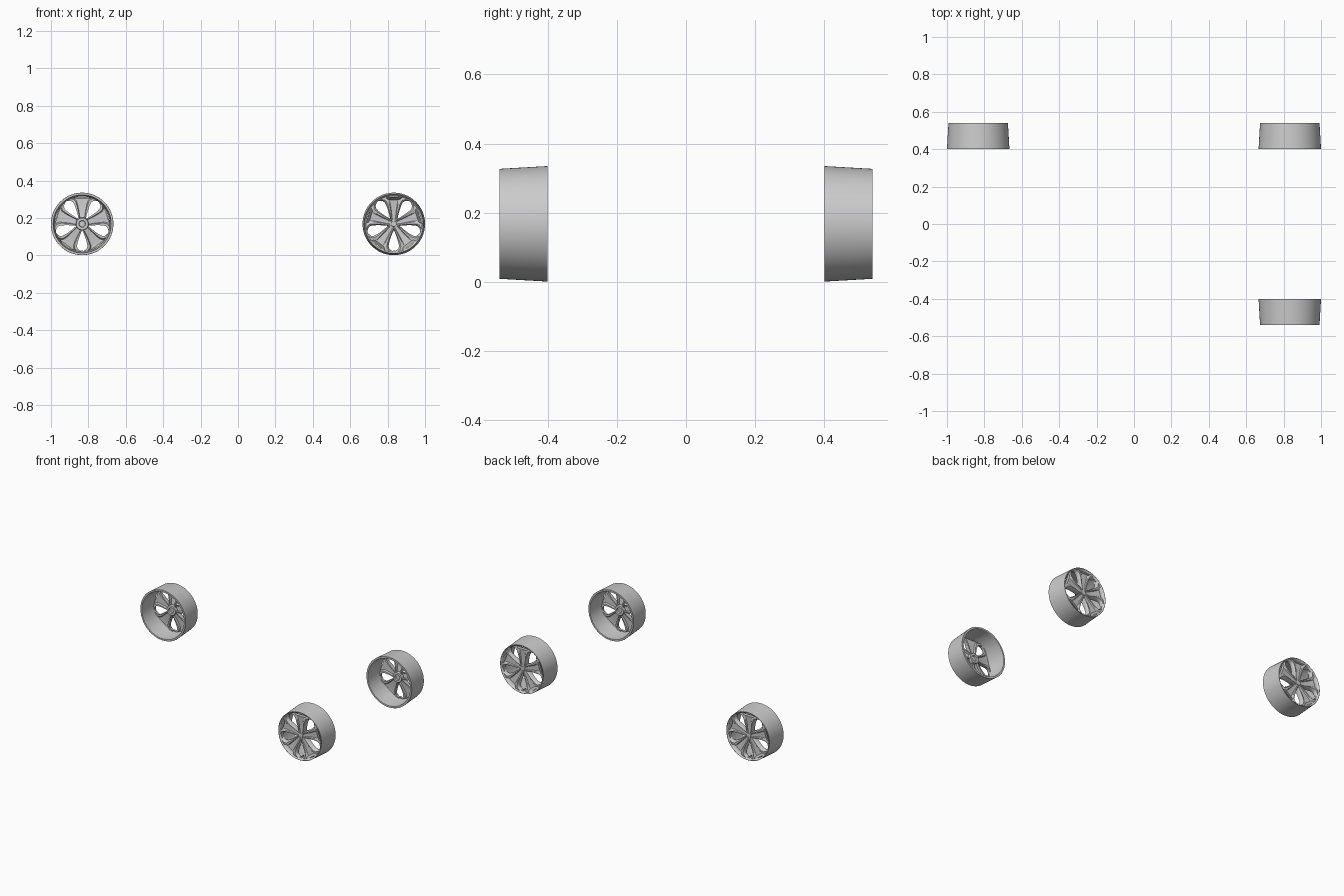
import bpy, bmesh
from math import sin, cos, pi, radians

if "Cube" in bpy.data.objects:
    bpy.data.objects.remove(bpy.data.objects["Cube"])

SEG = 96


def finish(bm, name):
    bmesh.ops.remove_doubles(bm, verts=bm.verts, dist=1e-6)
    bmesh.ops.recalc_face_normals(bm, faces=bm.faces)
    me = bpy.data.meshes.new(name)
    bm.to_mesh(me)
    bm.free()
    return me


def pt(r, a, d):
    # polar point on the wheel: angle from +z, depth d behind the outer face
    return (r * sin(a), d - 0.07, r * cos(a))


def loft(bm, rings, closed):
    # joins closed sections; optionally joins last to first, else caps the ends
    vs = [[bm.verts.new(p) for p in ring] for ring in rings]
    n = len(vs[0])
    pairs = list(zip(vs, vs[1:])) + ([(vs[-1], vs[0])] if closed else [])
    for a, b in pairs:
        for i in range(n):
            j = (i + 1) % n
            bm.faces.new((a[i], a[j], b[j], b[i]))
    if not closed:
        bm.faces.new(vs[0])
        bm.faces.new(vs[-1])


def lathe(bm, profile, closed, centre=(0, 0), seg=SEG):
    rings = []
    for r, d in profile:
        ring = [pt(r, 2 * pi * i / seg, d) for i in range(seg)]
        rings.append([(x + centre[0], y, z + centre[1]) for x, y, z in ring])
    loft(bm, rings, closed)


# rim barrel: tapered outside, lips at both ends
bm = bmesh.new()
lathe(bm, [(0.159, 0.001), (0.167, 0.139), (0.166, 0.14), (0.155, 0.14), (0.153, 0.137),
           (0.149, 0.04), (0.147, 0.03), (0.147, 0.012), (0.154, 0.003), (0.157, 0.0)], True)
rim = finish(bm, "rim")

# spokes: radius, half angle, face depth, groove depth, back depth
stations = [(0.020, 36, 0.013, 0.015, 0.048), (0.036, 34, 0.010, 0.015, 0.046),
            (0.046, 29, 0.009, 0.015, 0.044), (0.058, 25.5, 0.008, 0.015, 0.041),
            (0.080, 23, 0.006, 0.014, 0.037), (0.105, 22, 0.005, 0.012, 0.033),
            (0.125, 23, 0.005, 0.010, 0.031), (0.136, 26, 0.005, 0.009, 0.030),
            (0.143, 31, 0.005, 0.008, 0.030), (0.150, 36, 0.006, 0.008, 0.030)]
bm = bmesh.new()
for k in range(5):
    mid = 2 * pi * k / 5
    rings = []
    for r, half, face, groove, back in stations:
        inner = face + (back - face) * 0.65
        half_section = [(1.0, back), (1.0, face + 0.014), (0.86, face + 0.002),
                        (0.80, face), (0.56, face + 0.001), (0.44, groove)]
        sec = [(-u, d) for u, d in half_section] + half_section[::-1]
        sec += [(0.72, back), (0.6, inner), (-0.6, inner), (-0.72, back)]
        rings.append([pt(r, mid + u * radians(half), d) for u, d in sec])
    loft(bm, rings, False)
spokes = finish(bm, "spokes")

# hub with a raised centre cap
bm = bmesh.new()
lathe(bm, [(0.012, 0.007), (0.015, 0.009), (0.016, 0.014), (0.031, 0.016),
           (0.034, 0.05), (0.032, 0.055), (0.018, 0.055), (0.016, 0.045)], False, seg=48)
hub = finish(bm, "hub")

# wheel nuts between the spokes, and the valve in the bottom window
bm = bmesh.new()
for k in range(5):
    a = 2 * pi * (k + 0.5) / 5
    lathe(bm, [(0.0045, 0.03), (0.0045, 0.011), (0.003, 0.009)], False,
          (0.025 * sin(a), 0.025 * cos(a)), 12)
nuts = finish(bm, "wheel_nuts")
bm = bmesh.new()
lathe(bm, [(0.003, 0.04), (0.003, 0.02), (0.002, 0.012)], False, (0, -0.142), 12)
valve = finish(bm, "valve")

# three wheels, outer faces pointing away from the middle
for place, x, y, turn in (("front_right", 0.833, -0.47, 0),
                          ("back_right", 0.833, 0.47, pi),
                          ("back_left", -0.833, 0.47, pi)):
    for me in (rim, spokes, hub, nuts, valve):
        ob = bpy.data.objects.new(place + "_" + me.name, me)
        ob.location = (x, y, 0.168)
        ob.rotation_euler = (0, 0, turn)
        bpy.context.collection.objects.link(ob)

bpy.ops.object.select_all(action='DESELECT')
for ob in bpy.context.collection.objects:
    if ob.name.startswith("front_right"):
        ob.select_set(True)
        bpy.context.view_layer.objects.active = ob
bpy.ops.object.shade_smooth_by_angle(angle=radians(30))
